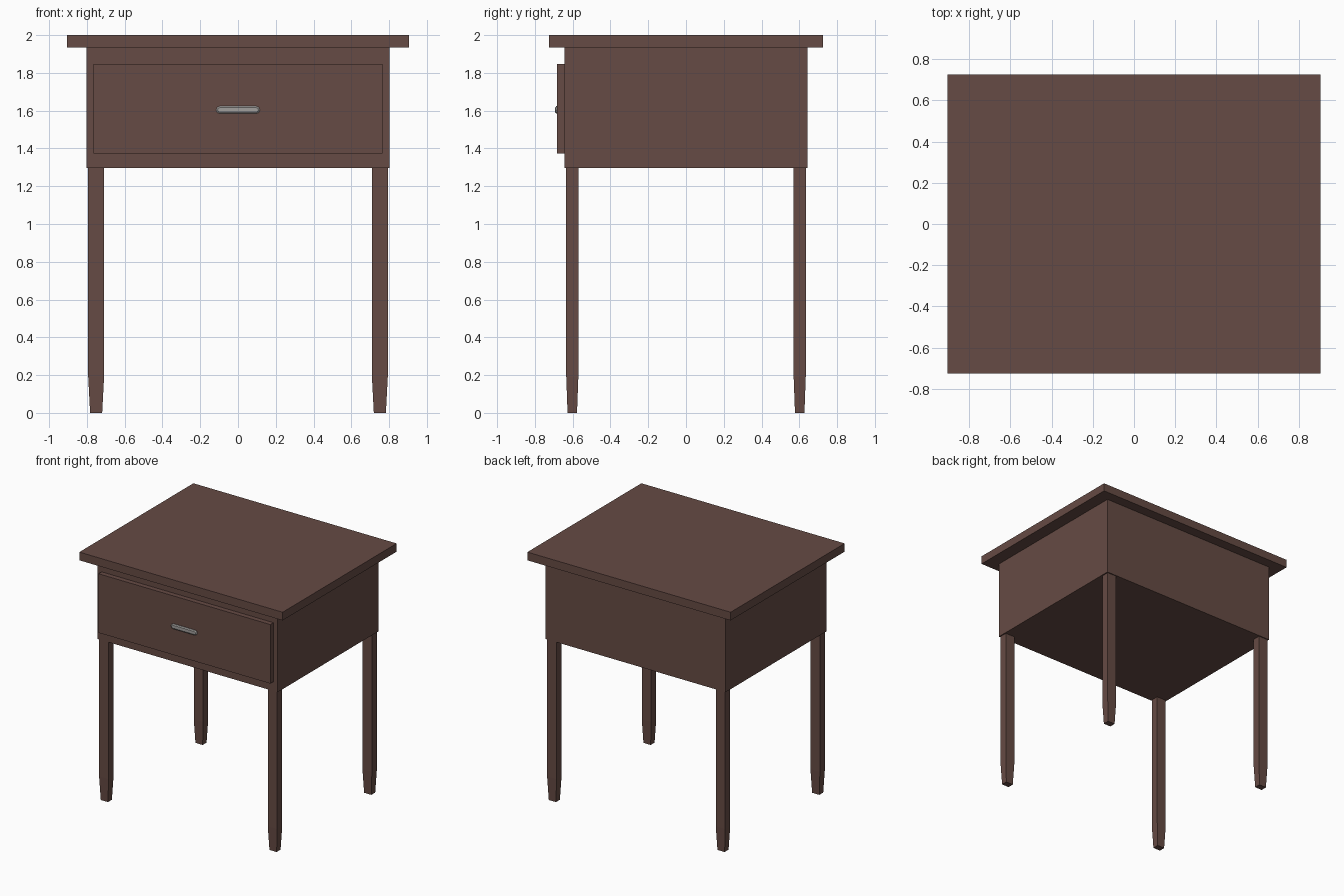
import bpy, bmesh, math

if "Cube" in bpy.data.objects:
    bpy.data.objects.remove(bpy.data.objects["Cube"])


def material(name, rgb):
    m = bpy.data.materials.new(name)
    m.diffuse_color = (*rgb, 1.0)
    m.use_nodes = True
    m.node_tree.nodes["Principled BSDF"].inputs["Base Color"].default_value = m.diffuse_color
    return m


wood = material("dark brown wood", (0.133, 0.070, 0.058))
metal = material("grey metal", (0.36, 0.35, 0.34))


def finish(name, bm, mat):
    bmesh.ops.recalc_face_normals(bm, faces=bm.faces)
    mesh = bpy.data.meshes.new(name)
    bm.to_mesh(mesh)
    bm.free()
    mesh.materials.append(mat)
    obj = bpy.data.objects.new(name, mesh)
    bpy.context.collection.objects.link(obj)
    return obj


def loft(name, rings, mat):
    """Skin a list of equal-length point rings and cap both ends."""
    bm = bmesh.new()
    loops = [[bm.verts.new(p) for p in ring] for ring in rings]
    n = len(loops[0])
    for a, b in zip(loops, loops[1:]):
        for i in range(n):
            j = (i + 1) % n
            bm.faces.new((a[i], a[j], b[j], b[i]))
    bm.faces.new(loops[0])
    bm.faces.new(loops[-1])
    return finish(name, bm, mat)


def rect(cx, cy, hx, hy, z):
    return [(cx + sx * hx, cy + sy * hy, z)
            for sx, sy in ((-1, -1), (1, -1), (1, 1), (-1, 1))]


def box(name, hx, y0, y1, z0, z1, mat):
    cy, hy = (y0 + y1) / 2, (y1 - y0) / 2
    return loft(name, [rect(0, cy, hx, hy, z) for z in (z0, z1)], mat)


# Table top, body and drawer front
box("table_top", 0.905, -0.725, 0.725, 1.934, 2.0, wood)
box("cabinet_body", 0.802, -0.642, 0.642, 1.297, 1.934, wood)
box("drawer_front", 0.765, -0.682, -0.642, 1.372, 1.847, wood)

# Four legs with tapered feet
for sx, side in ((-1, "left"), (1, "right")):
    for sy, end in ((-1, "front"), (1, "back")):
        cx, cy = sx * 0.751, sy * 0.602
        loft(f"{end}_{side}_leg",
             [rect(cx, cy, 0.032, 0.025, 0.0),
              rect(cx, cy, 0.042, 0.032, 0.19),
              rect(cx, cy, 0.042, 0.032, 1.297)], wood)


# Pill-shaped drawer handle with a softened front edge
def pill(r, y):
    ring = []
    for sx, start in ((1, -90), (-1, 90)):
        for k in range(5):
            a = math.radians(start + 45 * k)
            ring.append((sx * 0.096 + r * math.cos(a), y, 1.604 + r * math.sin(a)))
    return ring


loft("drawer_handle", [pill(0.020, -0.681), pill(0.020, -0.687), pill(0.012, -0.693)], metal)
